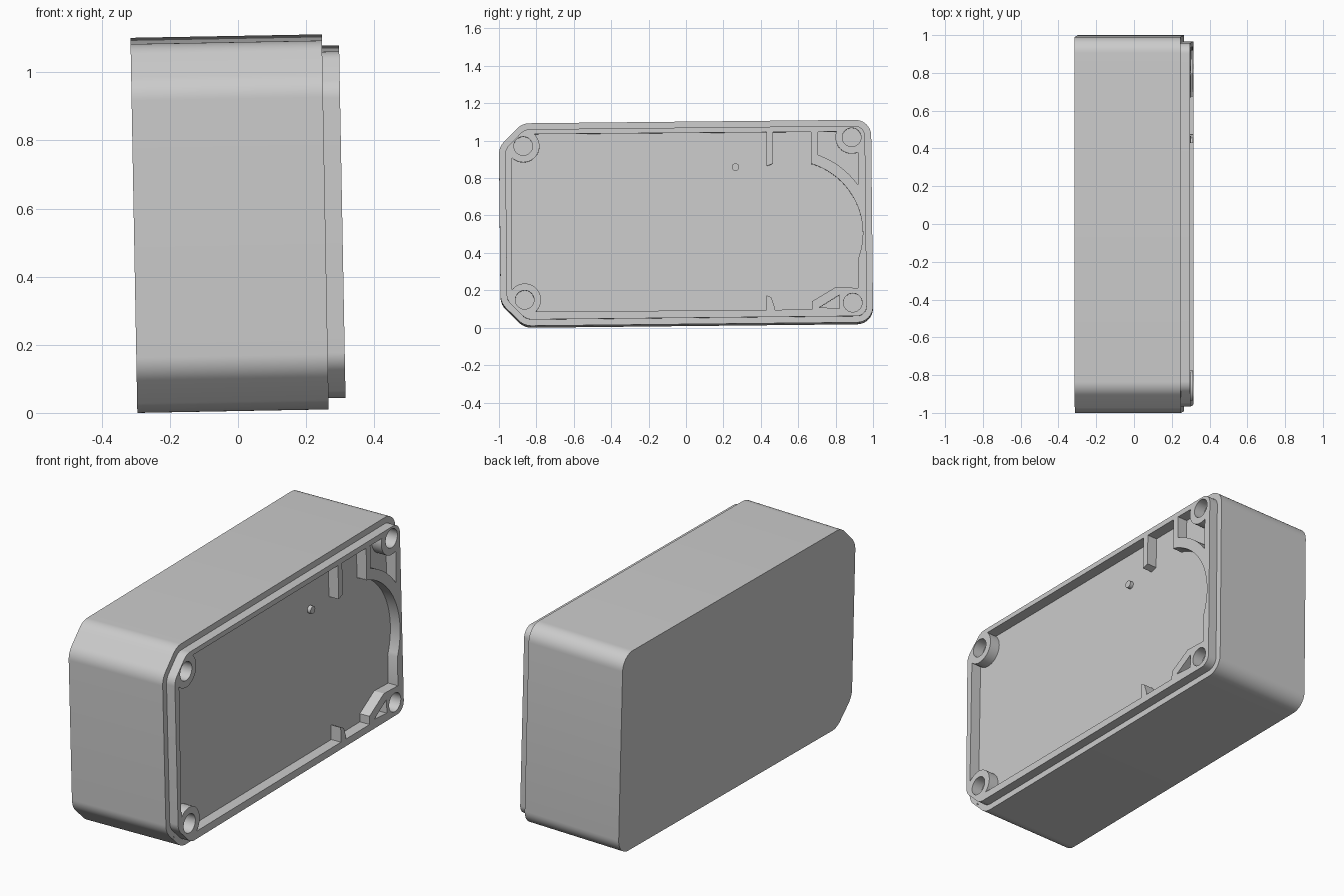
import bpy
import bmesh
from math import sin, cos, pi, radians, sqrt, tan, acos
from mathutils import Vector, Matrix

if "Cube" in bpy.data.objects:
    bpy.data.objects.remove(bpy.data.objects["Cube"], do_unlink=True)

grey = bpy.data.materials.new("light grey plastic")
grey.use_nodes = True
grey.diffuse_color = (0.6, 0.6, 0.6, 1)
grey.node_tree.nodes["Principled BSDF"].inputs["Base Color"].default_value = (0.6, 0.6, 0.6, 1)

BACK, RIM, FACE, FLOOR = -0.307, 0.255, 0.305, 0.247
HALF_Y, HALF_Z, MID, LEAN = 0.9955, 0.5415, 0.555, 0.0105


def local(points):
    """Turn measured (y, z) points into the case's own square frame."""
    return [(y + LEAN * (z - MID), z - MID - LEAN * y) for y, z in points]


def arc(cy, cz, r, start, end, n):
    return [(cy + r * cos(start + (end - start) * i / n),
             cz + r * sin(start + (end - start) * i / n)) for i in range(n + 1)]


def circle(cy, cz, r, n=40):
    return arc(cy, cz, r, 0, 2 * pi, n)[:-1]


def prism(name, outline, x0, x1):
    """Extrude a (y, z) outline along x."""
    bm = bmesh.new()
    face = bm.faces.new([bm.verts.new((x0, y, z)) for y, z in outline])
    ext = bmesh.ops.extrude_face_region(bm, geom=[face])
    top = [v for v in ext["geom"] if isinstance(v, bmesh.types.BMVert)]
    bmesh.ops.translate(bm, verts=top, vec=(x1 - x0, 0, 0))
    bmesh.ops.recalc_face_normals(bm, faces=bm.faces)
    mesh = bpy.data.meshes.new(name)
    bm.to_mesh(mesh)
    bm.free()
    mesh.materials.append(grey)
    ob = bpy.data.objects.new(name, mesh)
    bpy.context.collection.objects.link(ob)
    return ob


def combine(target, tool, operation):
    """Apply a boolean and discard the tool."""
    tool.hide_render = True
    mod = target.modifiers.new("combine", "BOOLEAN")
    mod.operation, mod.object, mod.solver = operation, tool, "EXACT"
    bpy.context.view_layer.objects.active = target
    bpy.ops.object.modifier_apply(modifier=mod.name)
    bpy.data.objects.remove(tool, do_unlink=True)


def fillet(corners, n=10):
    """Round each (y, z, tangent length) corner with a circular arc."""
    out = []
    for i, (y, z, t) in enumerate(corners):
        p = Vector((y, z))
        a = (Vector(corners[i - 1][:2]) - p).normalized()
        b = (Vector(corners[(i + 1) % len(corners)][:2]) - p).normalized()
        r = t * tan(acos(a.dot(b)) / 2)
        c = p + (a + b).normalized() * sqrt(t * t + r * r)
        u, v = p + a * t - c, p + b * t - c
        span = u.angle(v)
        for k in range(n + 1):
            f = k / n
            out.append(c + (u * sin((1 - f) * span) + v * sin(f * span)) / sin(span))
    return out


def case_outline(inset, cut, round_t, cut_t):
    """Two round corners at the back, two clipped ones at the front."""
    y, z = HALF_Y - inset, HALF_Z - inset
    return fillet([(y, -z, round_t), (y, z, round_t),
                   (-y + cut, z, cut_t), (-y, z - cut, cut_t),
                   (-y, -z + cut, cut_t), (-y + cut, -z, cut_t)])


# Outer block and the raised lip
case = prism("case_body", case_outline(0, 0.125, 0.085, 0.04), BACK, RIM)
combine(case, prism("lip", case_outline(0.033, 0.105, 0.055, 0.03), 0, FACE), "UNION")

# Shallow recess with a round bulge in its back wall
BOWL = (0.5586, 0.5)
bulge = arc(*BOWL, 0.387, -0.37, 0.37, 16)
recess = prism("recess", local([(-0.93, 0.078), (0.92, 0.093)] + bulge +
                               [(0.92, 1.043), (-0.93, 1.028)]), FLOOR, FACE + 0.1)

# Solid parts left standing in the recess
ring = arc(*BOWL, 0.387, 0.37, 1.28, 24) + arc(*BOWL, 0.443, 1.235, 0.37, 24)
bosses = [(-0.87, 0.965), (-0.862, 0.143), (0.886, 1.012), (0.892, 0.128)]
standing = [
    ring,
    [(0.67, 0.868), (0.705, 0.868), (0.705, 1.1), (0.67, 1.1)],
    [(0.43, 0.858), (0.465, 0.87), (0.465, 1.1), (0.43, 1.1)],
    [(0.43, 0.03), (0.475, 0.03), (0.475, 0.1), (0.457, 0.155), (0.43, 0.168)],
    [(0.675, 0.03), (0.97, 0.03), (0.97, 0.205), (0.8, 0.21), (0.675, 0.135)],
] + [circle(y, z, 0.087) for y, z in bosses[:3]]
for shape in standing:
    combine(recess, prism("standing_part", local(shape), FLOOR - 0.1, FACE + 0.2), "DIFFERENCE")
combine(case, recess, "DIFFERENCE")

# Screw holes and the small triangular pocket
for y, z in bosses:
    combine(case, prism("screw_hole", local(circle(y, z, 0.05)), FLOOR - 0.004, FACE + 0.1),
            "DIFFERENCE")
pocket = [(0.715, 0.103), (0.822, 0.096), (0.822, 0.17)]
combine(case, prism("pocket", local(pocket), FLOOR, FACE + 0.1), "DIFFERENCE")

# Small pin on the recess floor
pin = prism("locating_pin", local(circle(0.265, 0.853, 0.02, 24)), FLOOR - 0.01, FLOOR + 0.02)

# Slight lean of the whole case, then stand it on the ground
lean = Matrix.Rotation(radians(-1.05), 4, "Y") @ Matrix.Rotation(radians(0.6), 4, "X")
points = [lean @ v.co for v in case.data.vertices]
shift = Vector([-(min(p[i] for p in points) + max(p[i] for p in points)) / 2 for i in range(3)])
shift.z = -min(p.z for p in points)
for ob in (case, pin):
    ob.data.transform(Matrix.Translation(shift) @ lean)
    bpy.ops.object.select_all(action="DESELECT")
    ob.select_set(True)
    bpy.context.view_layer.objects.active = ob
    bpy.ops.object.shade_smooth_by_angle(angle=radians(30))
